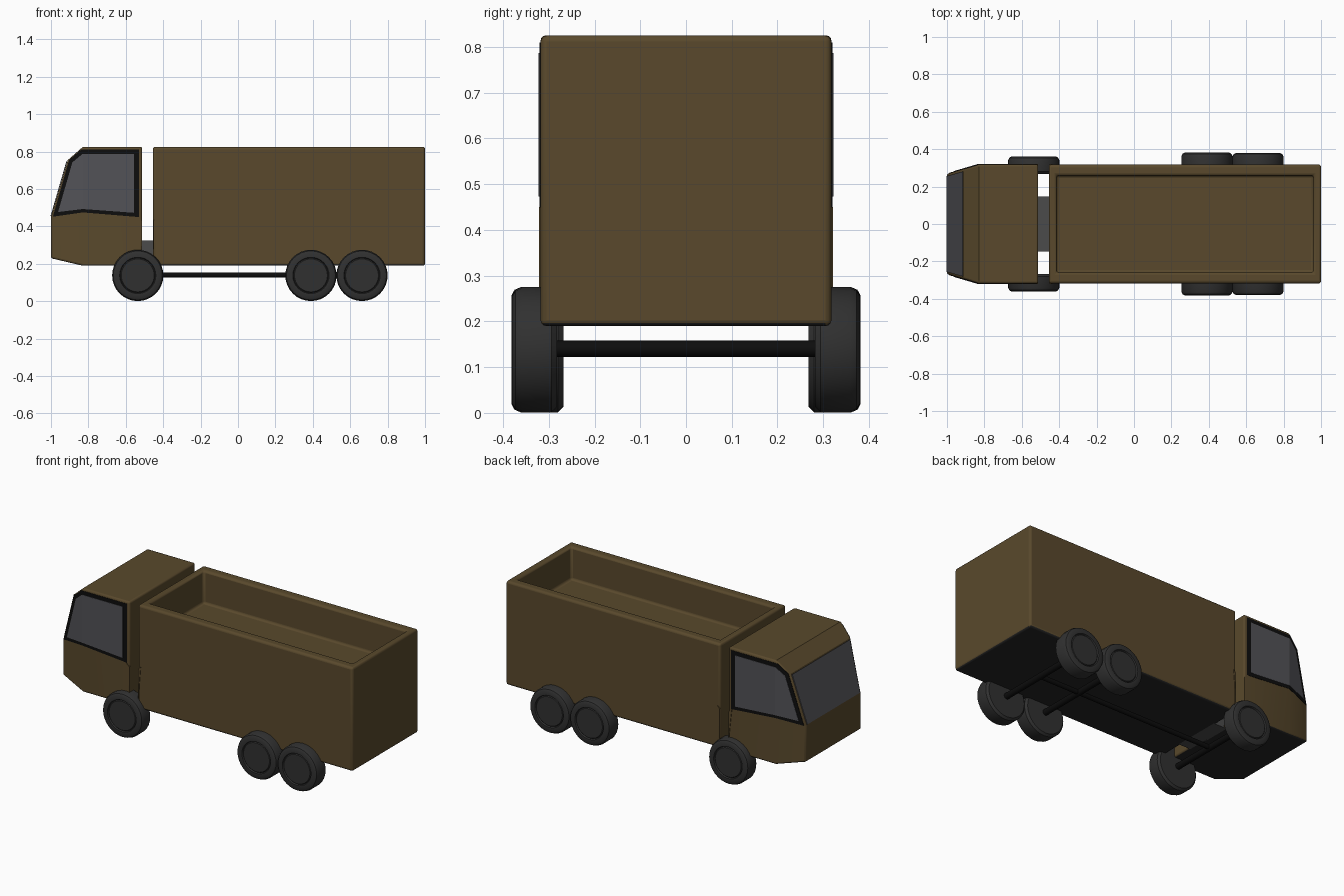
import bpy, bmesh, math
from mathutils import Vector, Matrix

if "Cube" in bpy.data.objects:
    bpy.data.objects.remove(bpy.data.objects["Cube"])


def mat(name, r, g, b):
    m = bpy.data.materials.new(name)
    m.diffuse_color = (r, g, b, 1)
    m.use_nodes = True
    m.node_tree.nodes["Principled BSDF"].inputs["Base Color"].default_value = m.diffuse_color
    return m


BROWN = mat("brown_paint", 0.10, 0.066, 0.025)
DARK = mat("underside_dark", 0.018, 0.018, 0.018)
RUBBER = mat("rubber", 0.03, 0.03, 0.03)
GLASS = mat("glass_grey", 0.085, 0.085, 0.095)
BLACK = mat("black_trim", 0.004, 0.004, 0.004)
STEEL = mat("chassis_grey", 0.07, 0.07, 0.07)


def finish(bm, name, mats, bevel=0, smooth=False):
    bmesh.ops.recalc_face_normals(bm, faces=bm.faces)
    if len(mats) > 1:
        for f in bm.faces:
            f.normal_update()
            f.material_index = 1 if f.normal.z < -0.9 else 0
    me = bpy.data.meshes.new(name)
    bm.to_mesh(me)
    bm.free()
    ob = bpy.data.objects.new(name, me)
    bpy.context.collection.objects.link(ob)
    for m in mats:
        me.materials.append(m)
    if bevel:
        b = ob.modifiers.new("bevel", 'BEVEL')
        b.width, b.segments, b.limit_method = bevel, 3, 'ANGLE'
        b.angle_limit = math.radians(50)
    if smooth or bevel:
        bpy.ops.object.select_all(action='DESELECT')
        ob.select_set(True)
        bpy.context.view_layer.objects.active = ob
        bpy.ops.object.shade_smooth_by_angle(angle=math.radians(30))
    return ob


# half width of the cab, narrowing towards its nose
FOLD = -0.83


def half(x):
    return 0.318 - 0.05 * max(0.0, (FOLD - x) / 0.17)


def prism(name, pts, y0, y1, mats, bevel=0):
    """Extrude an x-z outline between two y functions, folded at FOLD."""
    bm = bmesh.new()
    a = [bm.verts.new((x, 0, z)) for x, z in pts]
    b = [bm.verts.new((x, 1, z)) for x, z in pts]
    bm.faces.new(a)
    bm.faces.new(b)
    for i in range(len(pts)):
        j = (i + 1) % len(pts)
        bm.faces.new((a[i], a[j], b[j], b[i]))
    bmesh.ops.bisect_plane(bm, geom=bm.verts[:] + bm.edges[:] + bm.faces[:], dist=1e-4,
                           plane_co=(FOLD, 0, 0), plane_no=(1, 0, 0))
    for v in bm.verts:
        v.co.y = y0(v.co.x) if v.co.y < 0.5 else y1(v.co.x)
    return finish(bm, name, mats, bevel)


def side_panels(name, pts, off, m):
    for s, tag in ((-1, "front"), (1, "back")):
        prism(f"{name}_{tag}", pts, lambda x: s * (half(x) - 0.01),
              lambda x: s * (half(x) + off), [m])


def block(name, x0, x1, hy, z0, z1, m):
    prism(name, [(x0, z0), (x1, z0), (x1, z1), (x0, z1)],
          lambda x: -hy, lambda x: hy, [m])


# cab shell
prism("cab", [(-0.512, 0.19), (FOLD, 0.19), (-1, 0.23), (-1, 0.45), (-0.91, 0.755),
              (FOLD, 0.825), (-0.512, 0.825)],
      lambda x: -half(x), half, [BROWN, DARK], 0.01)

# windshield
prism("windshield", [(-0.999, 0.455), (-0.913, 0.748), (-0.917, 0.75), (-1.002, 0.457)],
      lambda x: 0.012 - half(x), lambda x: half(x) - 0.012, [GLASS])

# side windows with black frames
side_panels("window_frame", [(-0.99, 0.452), (-0.903, 0.755), (-0.84, 0.81), (-0.53, 0.81),
                             (-0.53, 0.45), (-0.83, 0.475)], 0.002, BLACK)
side_panels("window_glass", [(-0.962, 0.477), (-0.886, 0.742), (-0.832, 0.787), (-0.557, 0.787),
                             (-0.557, 0.473), (-0.83, 0.493)], 0.004, GLASS)

# tapered corner plates either side of the gap
side_panels("cab_corner_plate", [(-0.535, 0.45), (-0.512, 0.43), (-0.512, 0.25)], 0.003, BROWN)
side_panels("box_corner_plate", [(-0.436, 0.45), (-0.453, 0.43), (-0.453, 0.25)], 0.003, BROWN)

# open cargo box
bm = bmesh.new()
bmesh.ops.create_cube(bm, size=1)
for v in bm.verts:
    v.co = (0.2725 + v.co.x * 1.455, v.co.y * 0.636, 0.5075 + v.co.z * 0.635)
bm.normal_update()
top = max(bm.faces, key=lambda f: f.calc_center_median().z)
bmesh.ops.inset_region(bm, faces=[top], thickness=0.05)
for v in top.verts:
    v.co.x = 0.96 if v.co.x > 0 else -0.415
    v.co.y = math.copysign(0.259, v.co.y)
rim = list(top.verts)
low = [bm.verts.new(v.co - Vector((0, 0, 0.2))) for v in rim]
bm.faces.remove(top)
for i in range(4):
    j = (i + 1) % 4
    bm.faces.new((rim[i], rim[j], low[j], low[i]))
bm.faces.new(low)
finish(bm, "cargo_box", [BROWN, DARK], 0.013)

# chassis link between cab and box
block("chassis_link", -0.53, -0.44, 0.148, 0.19, 0.325, STEEL)


def rod(name, a, b, r):
    a, b = Vector(a), Vector(b)
    d = b - a
    bm = bmesh.new()
    bmesh.ops.create_cone(bm, cap_ends=True, segments=16, radius1=r, radius2=r, depth=d.length)
    rot = d.to_track_quat('Z', 'Y').to_matrix().to_4x4()
    bm.transform(Matrix.Translation((a + b) / 2) @ rot)
    finish(bm, name, [BLACK], smooth=True)


def wheel(name, x, s, y_in, y_out):
    """Lathe a tyre with a slightly recessed rim disc."""
    prof = [(0, y_in), (0.125, y_in), (0.137, y_in + 0.012), (0.137, y_out - 0.02),
            (0.131, y_out - 0.006), (0.12, y_out), (0.097, y_out), (0.093, y_out - 0.008),
            (0.088, y_out - 0.003), (0, y_out - 0.003)]
    bm = bmesh.new()
    vs = [bm.verts.new((x + r, s * y, 0.138)) for r, y in prof]
    es = [bm.edges.new(p) for p in zip(vs, vs[1:])]
    bmesh.ops.spin(bm, geom=vs + es, cent=(x, 0, 0.138), axis=(0, 1, 0),
                   angle=math.tau, steps=32, use_duplicate=False)
    bmesh.ops.remove_doubles(bm, verts=bm.verts, dist=1e-4)
    finish(bm, name, [RUBBER], smooth=True)


# wheels, axles and drive shaft
for n, x, y_in, y_out in (("steer", -0.536, 0.268, 0.36), ("middle", 0.39, 0.282, 0.381),
                          ("rear", 0.663, 0.282, 0.379)):
    for s, tag in ((-1, "front"), (1, "back")):
        wheel(f"{n}_wheel_{tag}", x, s, y_in, y_out)
    rod(f"{n}_axle", (x, -0.29, 0.14), (x, 0.29, 0.14), 0.018)
rod("drive_shaft", (-0.536, 0, 0.14), (0.663, 0, 0.14), 0.014)
